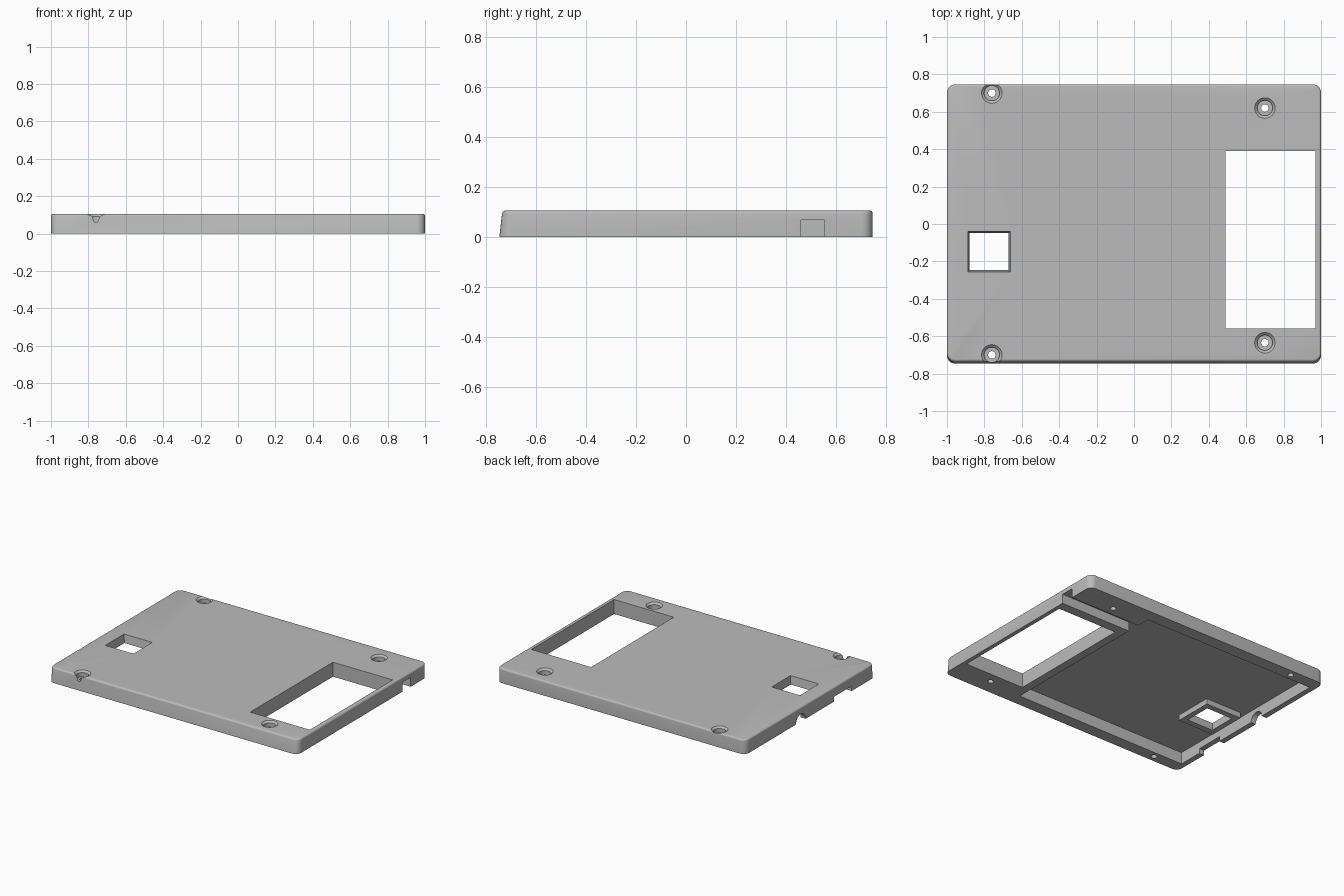
import bpy, bmesh, math

cube = bpy.data.objects.get("Cube")
if cube:
    bpy.data.objects.remove(cube, do_unlink=True)

grey = bpy.data.materials.new("grey_plastic")
grey.use_nodes = True
COLOUR = (0.5, 0.5, 0.5, 1)
grey.diffuse_color = COLOUR
grey.node_tree.nodes["Principled BSDF"].inputs["Base Color"].default_value = COLOUR

HEIGHT = 0.105
HALF_X, HALF_Y = 1.0, 0.747


def loft(name, rings):
    """Solid through a stack of equal-length point rings, bottom to top."""
    bm = bmesh.new()
    loops = [[bm.verts.new(p) for p in ring] for ring in rings]
    n = len(loops[0])
    for low, high in zip(loops, loops[1:]):
        for i in range(n):
            j = (i + 1) % n
            bm.faces.new((low[i], low[j], high[j], high[i]))
    bm.faces.new(loops[0][::-1])
    bm.faces.new(loops[-1])
    mesh = bpy.data.meshes.new(name)
    bm.to_mesh(mesh)
    bm.free()
    mesh.materials.append(grey)
    obj = bpy.data.objects.new(name, mesh)
    bpy.context.collection.objects.link(obj)
    return obj


def shell_ring(z, inset, radius=0.045, steps=6):
    """Rounded rectangle whose front edge leans back with height."""
    r = radius - inset
    ring = []
    for corner, (sx, sy) in enumerate(((1, 1), (-1, 1), (-1, -1), (1, -1))):
        for k in range(steps + 1):
            a = math.pi / 2 * (corner + k / steps)
            x = sx * (HALF_X - radius) + r * math.cos(a)
            y = sy * (HALF_Y - radius) + r * math.sin(a)
            if sy < 0:
                y += 0.012 * z / HEIGHT
            ring.append((x, y, z))
    return ring


def box(name, x, y, z, flare=0.0):
    def rect(h, f):
        return [(x[0] - f, y[0] - f, h), (x[1] + f, y[0] - f, h),
                (x[1] + f, y[1] + f, h), (x[0] - f, y[1] + f, h)]
    return loft(name, [rect(z[0], 0), rect(z[1], flare)])


def turned(name, x, y, profile, sides=32):
    """Round solid from (radius, height) pairs."""
    return loft(name, [[(x + r * math.cos(2 * math.pi * i / sides),
                         y + r * math.sin(2 * math.pi * i / sides), z)
                        for i in range(sides)] for r, z in profile])


def combine(target, tool, operation="DIFFERENCE"):
    mod = target.modifiers.new("combine", "BOOLEAN")
    mod.operation = operation
    mod.solver = "EXACT"
    mod.object = tool
    graph = bpy.context.evaluated_depsgraph_get()
    mesh = bpy.data.meshes.new_from_object(target.evaluated_get(graph))
    target.modifiers.clear()
    target.data = mesh
    bpy.data.objects.remove(tool, do_unlink=True)


# Outer shell with a softened top edge
fillet = 0.012
rings = [shell_ring(0, 0)]
for k in range(5):
    a = math.pi / 2 * k / 4
    rings.append(shell_ring(HEIGHT - fillet + fillet * math.sin(a),
                            fillet * (1 - math.cos(a))))
cover = loft("cover_plate", rings)

# Hollow underside and the cable channel leading to the left side
combine(cover, box("cavity", (-0.96, 0.43), (-0.658, 0.655), (-0.05, 0.085)))
combine(cover, box("channel", (0.40, 1.1), (0.46, 0.555), (-0.05, 0.068)))

# Collar under the small window, then both openings
combine(cover, box("collar", (-0.92, -0.63), (-0.29, -0.005), (0.045, 0.095)), "UNION")
combine(cover, box("small_window", (-0.878, -0.672), (-0.245, -0.05), (0.03, 0.115), 0.012))
combine(cover, box("large_window", (0.49, 0.97), (-0.56, 0.39), (-0.05, 0.2)))

# Port notches in the right side wall
combine(cover, box("wide_port", (-1.1, -0.94), (-0.475, -0.27), (-0.05, 0.035)))
port = turned("round_port", 0, 0, [(0.055, -0.08), (0.055, 0.08)])
port.rotation_euler = (0, math.pi / 2, 0)
port.location = (-1.02, 0.11, 0)
bpy.context.view_layer.update()
combine(cover, port)

# Countersunk screw holes
for x, y in ((-0.76, 0.70), (-0.76, -0.70), (0.70, 0.62), (0.70, -0.635)):
    combine(cover, turned("screw_hole", x, y, [
        (0.02, -0.05), (0.02, 0.062), (0.041, 0.0621), (0.041, 0.092),
        (0.055, HEIGHT), (0.055, 0.15)]))

bpy.ops.object.select_all(action="DESELECT")
cover.select_set(True)
bpy.context.view_layer.objects.active = cover
bpy.ops.object.shade_smooth_by_angle(angle=math.radians(30))
